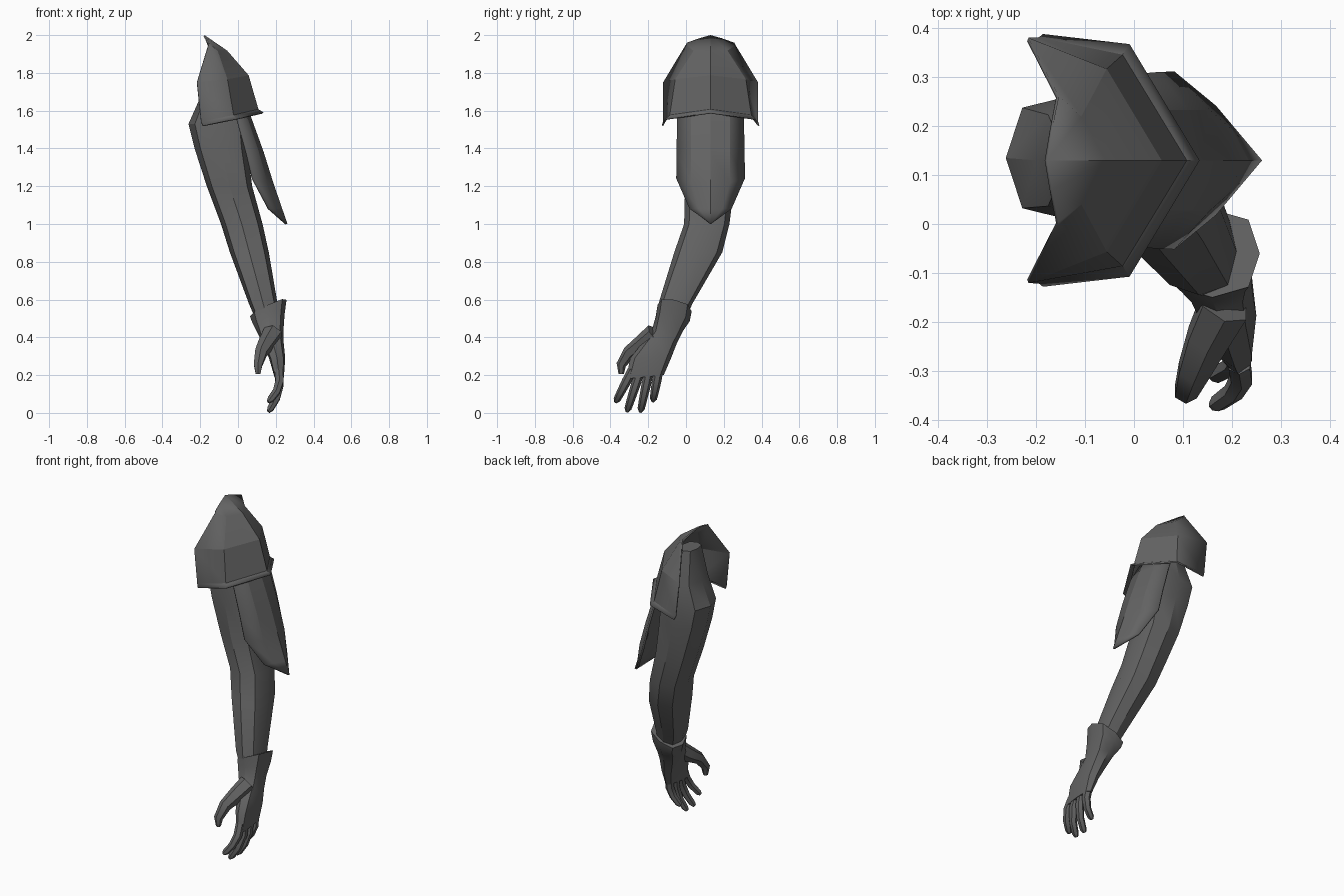
import bpy, bmesh, math
from mathutils import Vector

if "Cube" in bpy.data.objects:
    bpy.data.objects.remove(bpy.data.objects["Cube"])

grey = bpy.data.materials.new("dark_grey")
grey.diffuse_color = (0.125, 0.125, 0.125, 1)
grey.use_nodes = True
grey.node_tree.nodes["Principled BSDF"].inputs["Base Color"].default_value = grey.diffuse_color


def finish(name, bm, angle=35, thickness=0):
    bmesh.ops.recalc_face_normals(bm, faces=bm.faces)
    mesh = bpy.data.meshes.new(name)
    bm.to_mesh(mesh)
    bm.free()
    ob = bpy.data.objects.new(name, mesh)
    bpy.context.collection.objects.link(ob)
    mesh.materials.append(grey)
    if thickness:
        mod = ob.modifiers.new("thickness", 'SOLIDIFY')
        mod.thickness = thickness
        mod.offset = 0
    bpy.ops.object.select_all(action='DESELECT')
    ob.select_set(True)
    bpy.context.view_layer.objects.active = ob
    bpy.ops.object.shade_smooth_by_angle(angle=math.radians(angle))
    return ob


def skin(bm, rings):
    """Bridge closed rings of points and cap both ends."""
    vs = [[bm.verts.new(p) for p in r] for r in rings]
    n = len(vs[0])
    for a, b in zip(vs, vs[1:]):
        for i in range(n):
            j = (i + 1) % n
            bm.faces.new((a[i], a[j], b[j], b[i]))
    bm.faces.new(vs[0])
    bm.faces.new(vs[-1])


def ellipse(cx, cy, z, rx, ry, tilt_x=0, tilt_y=0, square=1.0, sides=8):
    """Horizontal ring; 'square' pushes the diagonal corners outward."""
    pts = []
    for i in range(sides):
        a = 2 * math.pi * i / sides
        k = square if i % 2 else 1
        dx, dy = k * rx * math.cos(a), k * ry * math.sin(a)
        pts.append((cx + dx, cy + dy, z + tilt_x * dx + tilt_y * dy))
    return pts


def tube(name, path, radii, sides=6):
    path = [Vector(p) for p in path]
    rings = []
    for i, (p, r) in enumerate(zip(path, radii)):
        d = (path[min(i + 1, len(path) - 1)] - path[max(i - 1, 0)]).normalized()
        u = d.cross(Vector((1, 0, 0))).normalized()
        v = d.cross(u)
        rings.append([p + r * (u * math.cos(2 * math.pi * k / sides)
                               + v * math.sin(2 * math.pi * k / sides))
                      for k in range(sides)])
    bm = bmesh.new()
    skin(bm, rings)
    return finish(name, bm, 45)


def half_sheet(name, rows, thickness, angle=20):
    """Rows run from the centre line to the side edge as (x, offset, z), mirrored about y = 0.13."""
    bm = bmesh.new()
    grid = []
    for row in rows:
        pts = [(x, 0.13 - d, z) for x, d, z in reversed(row)]
        pts += [(x, 0.13 + d, z) for x, d, z in row[1:]]
        grid.append([bm.verts.new(p) for p in pts])
    for a, b in zip(grid, grid[1:]):
        for i in range(len(a) - 1):
            bm.faces.new((a[i], a[i + 1], b[i + 1], b[i]))
    bmesh.ops.remove_doubles(bm, verts=bm.verts, dist=0.0005)
    return finish(name, bm, angle, thickness)


# Arm: upper arm, elbow and forearm
bm = bmesh.new()
skin(bm, [ellipse(*r, 0, 0, 1.1) for r in (
    (-0.12, 0.13, 1.86, 0.05, 0.07),
    (-0.09, 0.13, 1.67, 0.11, 0.12),
    (-0.11, 0.135, 1.53, 0.152, 0.132),
    (-0.09, 0.13, 1.40, 0.14, 0.132),
    (-0.045, 0.125, 1.20, 0.12, 0.13),
    (0.02, 0.11, 1.00, 0.11, 0.12),
    (0.06, 0.065, 0.85, 0.103, 0.127),
    (0.133, -0.055, 0.58, 0.076, 0.09),
    (0.16, -0.08, 0.48, 0.06, 0.07))])
finish("arm", bm, 30)

# Shoulder guard with a flared rim
half_sheet("shoulder_guard", [
    [(-0.18, 0, 1.997), (-0.17, 0.06, 1.98), (-0.157, 0.125, 1.957)],
    [(-0.06, 0, 1.915), (-0.11, 0.088, 1.915), (-0.157, 0.13, 1.945)],
    [(0.053, 0, 1.785), (-0.058, 0.184, 1.765), (-0.217, 0.247, 1.75)],
    [(0.105, 0, 1.605), (-0.025, 0.213, 1.575), (-0.195, 0.248, 1.54)],
    [(0.132, 0, 1.588), (-0.01, 0.235, 1.555), (-0.186, 0.255, 1.52)],
], 0.008)

# Pointed upper arm plate
half_sheet("upper_arm_plate", [
    [(0.03, 0, 1.65), (0.0, 0.09, 1.65), (-0.05, 0.15, 1.65)],
    [(0.065, 0, 1.56), (0.045, 0.1, 1.56), (-0.005, 0.173, 1.56)],
    [(0.13, 0, 1.38), (0.105, 0.1, 1.38), (0.045, 0.177, 1.38)],
    [(0.18, 0, 1.22), (0.15, 0.1, 1.22), (0.078, 0.178, 1.24)],
    [(0.228, 0, 1.08), (0.195, 0.06, 1.08), (0.163, 0.108, 1.08)],
    [(0.256, 0, 1.0)] * 3,
], 0.012)

# Glove: slanted cuff, wrist and palm
bm = bmesh.new()
skin(bm, [ellipse(*r) for r in (
    (0.16, -0.06, 0.555, 0.097, 0.09, 0.45, -0.2, 1.08),
    (0.162, -0.07, 0.50, 0.085, 0.09, 0.3, -0.15, 1.08),
    (0.17, -0.10, 0.43, 0.07, 0.082, 0, 0, 1.05),
    (0.185, -0.14, 0.37, 0.057, 0.092, 0, 0, 1.08),
    (0.207, -0.187, 0.29, 0.043, 0.108, 0, 0, 1.1),
    (0.218, -0.218, 0.19, 0.025, 0.1, 0, 0.1, 1.15))])
finish("glove", bm, 35)

# Four curled fingers: base y, tip y, tip z
for name, y0, y1, z1 in (("index_finger", -0.285, -0.372, 0.058),
                         ("middle_finger", -0.242, -0.312, 0.008),
                         ("ring_finger", -0.195, -0.241, 0.006),
                         ("little_finger", -0.145, -0.175, 0.062)):
    z0 = 0.225
    path = [(x, y0 + (y1 - y0) * t, z0 + (z1 - z0) * t)
            for x, t in ((0.215, 0), (0.22, 0.35), (0.203, 0.68), (0.172, 0.93), (0.16, 1))]
    tube(name, path, (0.025, 0.025, 0.022, 0.019, 0.01))

# Thumb
tube("thumb", [(0.185, -0.165, 0.42), (0.15, -0.235, 0.365), (0.122, -0.30, 0.32),
               (0.106, -0.343, 0.255), (0.106, -0.343, 0.205)],
     (0.055, 0.047, 0.036, 0.026, 0.014))
